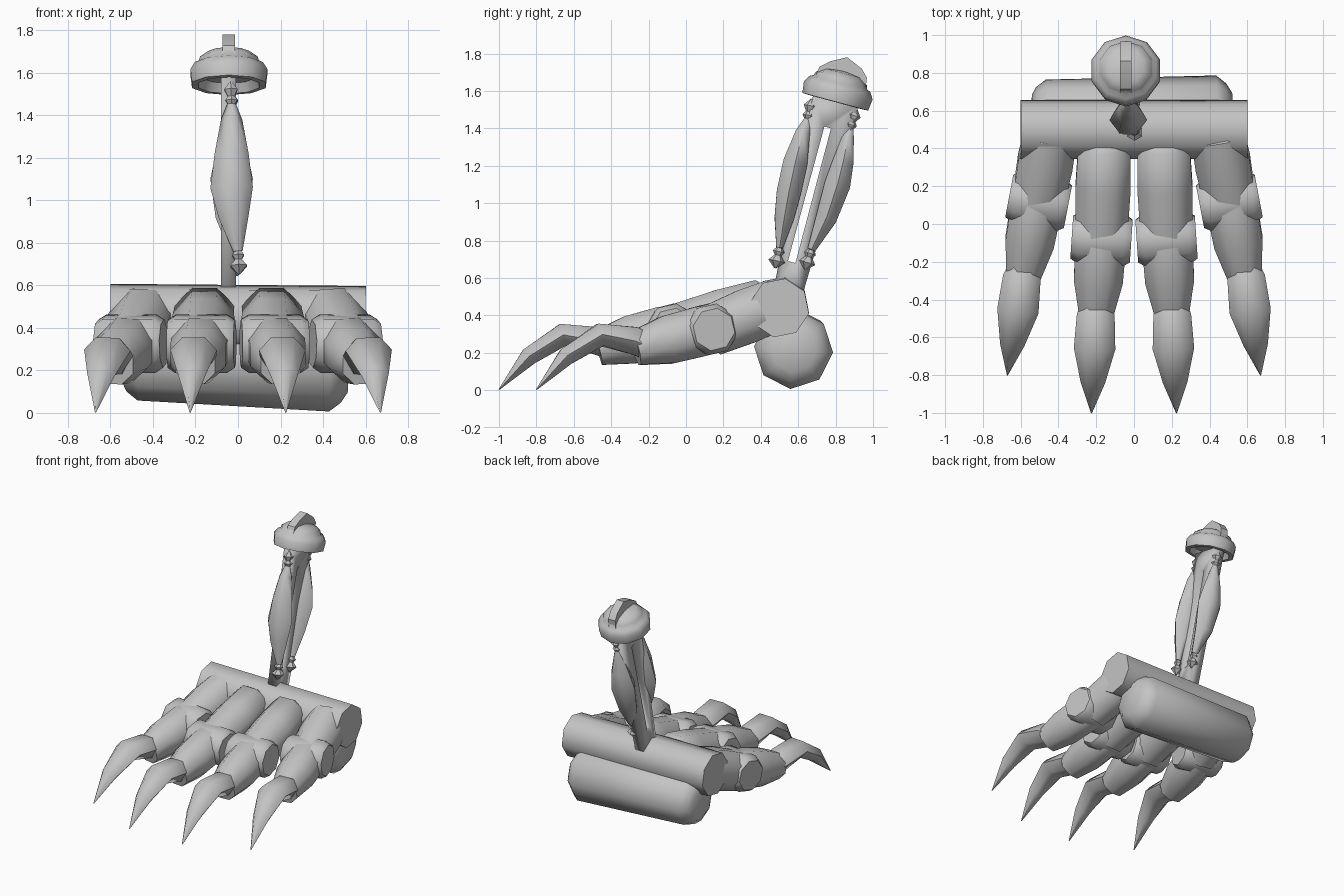
import bpy
import bmesh
from math import cos, sin, pi, radians
from mathutils import Vector

if "Cube" in bpy.data.objects:
    bpy.data.objects.remove(bpy.data.objects["Cube"], do_unlink=True)

GREY = (0.55, 0.55, 0.55, 1)
mat = bpy.data.materials.new("plain grey")
mat.use_nodes = True
mat.diffuse_color = GREY
mat.node_tree.nodes["Principled BSDF"].inputs["Base Color"].default_value = GREY


def finish(name, bm, angle=50):
    bmesh.ops.remove_doubles(bm, verts=bm.verts, dist=0.0005)
    bmesh.ops.recalc_face_normals(bm, faces=bm.faces)
    mesh = bpy.data.meshes.new(name)
    bm.to_mesh(mesh)
    bm.free()
    mesh.materials.append(mat)
    ob = bpy.data.objects.new(name, mesh)
    bpy.context.collection.objects.link(ob)
    bpy.ops.object.select_all(action='DESELECT')
    bpy.context.view_layer.objects.active = ob
    ob.select_set(True)
    bpy.ops.object.shade_smooth_by_angle(angle=radians(angle))
    return ob


def loft(name, path, sides=8, turn=0.5, ref=(1, 0, 0), angle=50):
    """Skin rings along a path of (position, side radius, up radius)."""
    bm = bmesh.new()
    points = [Vector(p) for p, _, _ in path]
    rings = []
    for i, (_, rs, ru) in enumerate(path):
        t = (points[min(i + 1, len(path) - 1)] - points[max(i - 1, 0)]).normalized()
        side = Vector(ref) - t * t.dot(Vector(ref))
        side.normalize()
        up = side.cross(t)
        ring = []
        for k in range(sides):
            a = 2 * pi * (k + turn) / sides
            ring.append(bm.verts.new(points[i] + side * cos(a) * rs + up * sin(a) * ru))
        rings.append(ring)
    for a, b in zip(rings, rings[1:]):
        for k in range(sides):
            n = (k + 1) % sides
            bm.faces.new((a[k], a[n], b[n], b[k]))
    bm.faces.new(rings[0])
    bm.faces.new(rings[-1])
    return finish(name, bm, angle)


def along(start, end, steps):
    """Path along a straight line from (fraction, radius) steps."""
    s, e = Vector(start), Vector(end)
    return [(s.lerp(e, f), r, r) for f, r in steps]


# Heel pad: fat rounded roller, a little lower on the left side
loft("heel_pad", along((-0.54, 0.575, 0.25), (0.52, 0.575, 0.215),
     [(0, 0.11), (0.02, 0.15), (0.07, 0.19), (0.92, 0.212), (0.97, 0.17), (1, 0.12)]),
     turn=0.1, ref=(0, 1, 0))

# Cross bar behind the toes
loft("foot_bar", along((-0.6, 0.5, 0.45), (0.6, 0.5, 0.44),
     [(0, 0.16), (1, 0.16)]), turn=0.25, ref=(0, 1, 0))


def toe(label, side, shift, xs):
    """One toe: base segment, knuckle, middle segment and claw."""
    x0, x1, x2, x3 = [side * x for x in xs]
    back = 0.46 + shift * 0.25
    joint = -0.06 + shift
    loft(label + "_base", along((x0, back, 0.47), (x1, joint, 0.32),
         [(0, 0.09), (0.1, 0.15), (0.5, 0.158), (1, 0.148)]))
    lean = Vector((x1 - x2, 0.42, 0)).normalized()
    axis = Vector((lean.y, -lean.x, 0)) * 0.158
    hub = Vector((x1, joint - 0.02, 0.325))
    loft(label + "_knuckle", along(hub - axis, hub + axis,
         [(0, 0.115), (0.12, 0.14), (0.88, 0.14), (1, 0.115)]), turn=0.2, ref=(0, 1, 0))
    loft(label + "_middle", along((x1, joint + 0.02, 0.335), (x2, shift - 0.47, 0.225),
         [(0, 0.13), (0.2, 0.145), (0.6, 0.14), (1, 0.10)]))
    claw = [(0.0, -0.42, 0.24, 0.08, 0.08), (0.1, -0.48, 0.265, 0.1, 0.085),
            (0.35, -0.66, 0.295, 0.11, 0.07), (0.7, -0.84, 0.18, 0.065, 0.055),
            (1.0, -1.0, 0.003, 0.003, 0.003)]
    loft(label + "_claw", [((x2 + (x3 - x2) * f, y + shift, z), w, h)
         for f, y, z, w, h in claw], sides=6, turn=0, angle=62)


for word, side in (("left", 1), ("right", -1)):
    toe(word + "_inner_toe", side, 0.0, (0.155, 0.172, 0.2, 0.225))
    toe(word + "_outer_toe", side, 0.2, (0.435, 0.505, 0.585, 0.67))

# Flat leg beam with a long slot
outer = [(0.46, 0.5), (0.62, 0.5), (0.925, 1.53), (0.68, 1.58)]
inner = [(0.545, 0.69), (0.585, 0.68), (0.775, 1.4), (0.74, 1.41)]
bm = bmesh.new()
ov, iv = [[bm.verts.new((-0.045, y, z)) for y, z in loop] for loop in (outer, inner)]
for k in range(4):
    n = (k + 1) % 4
    bm.faces.new((ov[k], ov[n], iv[n], iv[k]))
beam = finish("leg_beam", bm, 30)
thick = beam.modifiers.new("thickness", 'SOLIDIFY')
thick.thickness = 0.07
thick.offset = 0


# Spindle-shaped muscles with a bead and ring at each end
def muscle(label, rows):
    path = [((x, y, z), w, d) for x, y, z, w, d in rows]
    loft(label, path, sides=6, turn=0, angle=62)
    first, last = Vector(path[0][0]), Vector(path[-1][0])
    step = (last - first).normalized()
    for word, p, d in (("lower", first, -step), ("upper", last, step)):
        size = 0.045 if word == "lower" else 0.036
        loft(label + "_" + word + "_bead", along(p, p + d * 0.11,
             [(0, 0.018), (0.18, 0.032), (0.36, 0.018), (0.65, size), (1, 0.006)]),
             sides=6, angle=35)


muscle("front_muscle", [(0, 0.50, 0.76, 0.022, 0.02), (-0.02, 0.525, 0.92, 0.07, 0.06),
                        (-0.03, 0.55, 1.06, 0.1, 0.075), (-0.03, 0.585, 1.22, 0.08, 0.075),
                        (-0.03, 0.625, 1.38, 0.05, 0.045), (-0.03, 0.65, 1.45, 0.022, 0.02)])
muscle("rear_muscle", [(-0.01, 0.67, 0.75, 0.025, 0.025), (-0.03, 0.75, 0.92, 0.075, 0.065),
                       (-0.03, 0.81, 1.1, 0.1, 0.08), (-0.03, 0.84, 1.22, 0.075, 0.065),
                       (-0.03, 0.868, 1.36, 0.035, 0.035), (-0.03, 0.877, 1.4, 0.02, 0.02)])

# Tilted cap: hollow below, band around the edge, shallow dome
foot, tilt = Vector((-0.043, 0.8, 1.55)), Vector((0, 0.26, 0.966))
turned = Vector((0, 0.966, -0.26))
profile = [(0.0, 0.04), (0.13, 0.035), (0.15, -0.01), (0.182, -0.008), (0.19, 0.055),
           (0.168, 0.09), (0.148, 0.1), (0.142, 0.12), (0.1, 0.15), (0.0, 0.165)]
bm = bmesh.new()
edge = [bm.verts.new(foot + tilt * h + turned * r) for r, h in profile]
edges = [bm.edges.new(pair) for pair in zip(edge, edge[1:])]
bmesh.ops.spin(bm, geom=edge + edges, cent=foot, axis=tilt, angle=2 * pi, steps=10)
finish("leg_cap", bm, 48)

# Upright fin across the cap
fin = [(-0.14, 0.09), (-0.13, 0.15), (-0.08, 0.195), (0.0, 0.238), (0.09, 0.2),
       (0.13, 0.16), (0.14, 0.09)]
bm = bmesh.new()
face = bm.faces.new([bm.verts.new(foot + tilt * h + turned * p + Vector((-0.03, 0, 0)))
                     for p, h in fin])
grown = bmesh.ops.extrude_face_region(bm, geom=[face])
bmesh.ops.translate(bm, vec=(0.06, 0, 0),
                    verts=[v for v in grown["geom"] if isinstance(v, bmesh.types.BMVert)])
finish("cap_fin", bm, 30)
